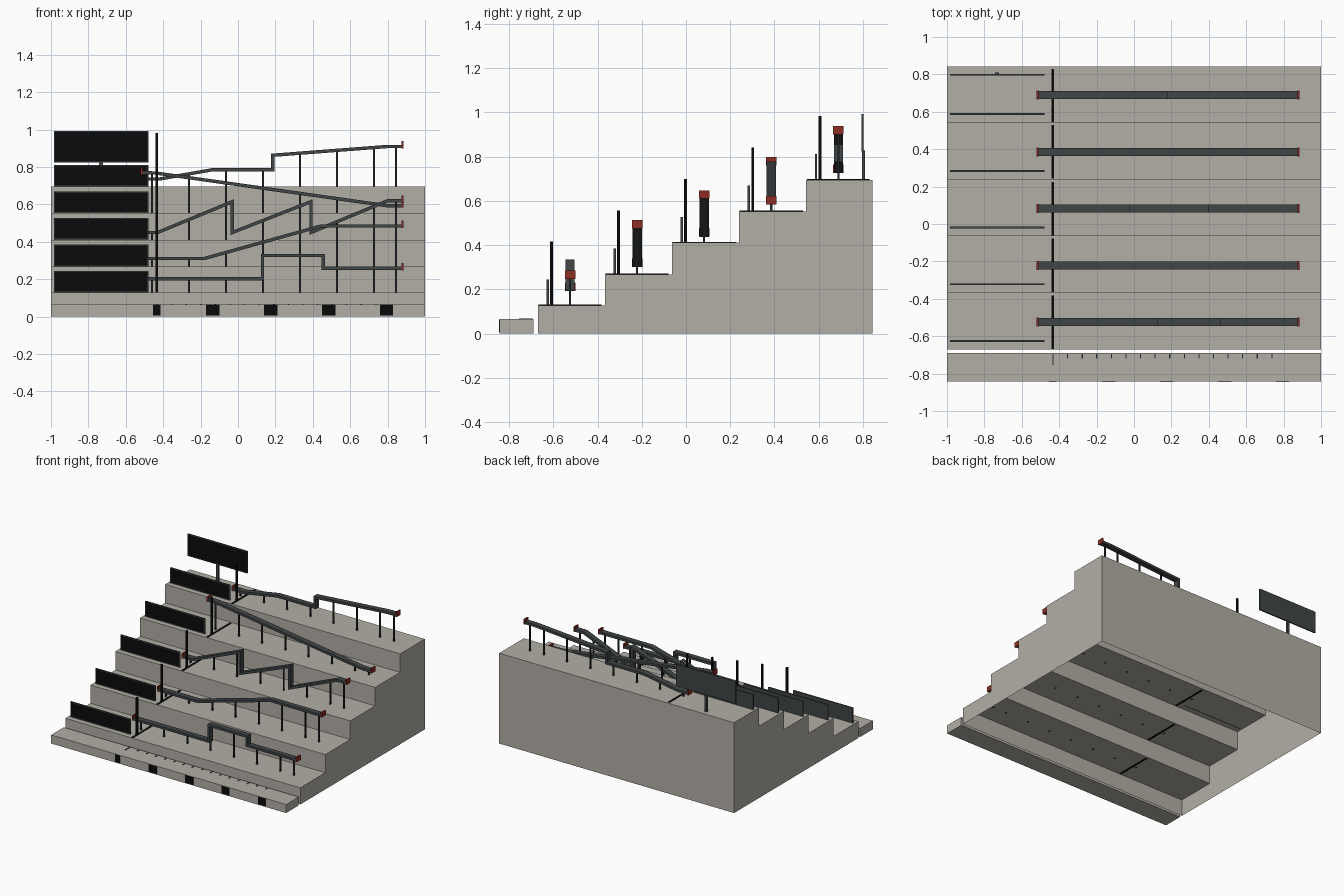
import bpy, bmesh
from mathutils import Vector

cube = bpy.data.objects.get("Cube")
if cube:
    bpy.data.objects.remove(cube, do_unlink=True)


def material(name, rgb):
    m = bpy.data.materials.new(name)
    m.use_nodes = True
    m.diffuse_color = (*rgb, 1)
    m.node_tree.nodes["Principled BSDF"].inputs["Base Color"].default_value = (*rgb, 1)
    return m


CONCRETE = material("warm concrete", (0.45, 0.43, 0.385))
SLATE = material("slate metal", (0.052, 0.06, 0.062))
DARK = material("dark post metal", (0.022, 0.025, 0.027))
BLACK = material("black", (0.003, 0.003, 0.003))
RED = material("brick red", (0.27, 0.025, 0.016))


def finish(name, bm, *mats):
    mesh = bpy.data.meshes.new(name)
    bm.to_mesh(mesh)
    bm.free()
    for m in mats:
        mesh.materials.append(m)
    ob = bpy.data.objects.new(name, mesh)
    bpy.context.collection.objects.link(ob)
    return ob


def add_box(bm, x0, x1, y0, y1, z0, z1):
    lo, size = Vector((x0, y0, z0)), Vector((x1 - x0, y1 - y0, z1 - z0))
    for v in bmesh.ops.create_cube(bm, size=1)["verts"]:
        v.co = lo + (v.co + Vector((0.5, 0.5, 0.5))) * size


def box(name, mat, *bounds):
    bm = bmesh.new()
    add_box(bm, *bounds)
    return finish(name, bm, mat)


def extrude_profile(bm, pts, axis):
    face = bm.faces.new([bm.verts.new(p) for p in pts])
    ext = bmesh.ops.extrude_face_region(bm, geom=[face], use_keep_orig=True)
    moved = [g for g in ext["geom"] if isinstance(g, bmesh.types.BMVert)]
    bmesh.ops.translate(bm, verts=moved, vec=axis)
    bmesh.ops.recalc_face_normals(bm, faces=bm.faces)


# Stepped block, a thin shell open underneath
EDGES = [-0.67, -0.367, -0.064, 0.239, 0.543, 0.843]
TREADS = [0.128, 0.268, 0.411, 0.553, 0.695]
profile = [(EDGES[0], 0)]
for i, z in enumerate(TREADS):
    profile += [(EDGES[i], z), (EDGES[i + 1], z)]
profile.append((EDGES[-1], 0))
bm = bmesh.new()
extrude_profile(bm, [(-1, y, z) for y, z in profile], (2, 0, 0))
under = [f for f in bm.faces if all(v.co.z < 0.001 for v in f.verts)]
bmesh.ops.delete(bm, geom=under, context="FACES_ONLY")
finish("stepped_block", bm, CONCRETE)

# Front curb with painted blocks and ruler ticks
CURB = 0.066
box("front_curb", CONCRETE, -1, 1, -0.843, -0.69, 0, CURB)
box("curb_start_block", BLACK, -0.455, -0.415, -0.845, -0.84, 0.006, 0.064)
for i in range(4):
    x = -0.135 + i * 0.31
    box("curb_block", BLACK, x - 0.035, x + 0.035, -0.845, -0.84, 0.006, 0.064)
bm = bmesh.new()
add_box(bm, -0.437, -0.43, -0.755, -0.695, CURB - 0.002, CURB + 0.003)
for i in range(15):
    x = -0.355 + i * 0.078
    add_box(bm, x - 0.003, x + 0.003, -0.72, -0.695, CURB - 0.002, CURB + 0.003)
finish("ruler_ticks", bm, DARK)


# Board with a black front panel inside a slate frame
def sign(name, y, z0, z1):
    bm = bmesh.new()
    add_box(bm, -0.985, -0.478, y - 0.005, y + 0.005, z0, z1)
    bm.normal_update()
    front = [f for f in bm.faces if f.normal.y < -0.9]
    bmesh.ops.inset_region(bm, faces=front, thickness=0.008)
    front[0].material_index = 1
    finish(name, bm, SLATE, BLACK)


# Rail path swept with mitred corners in the x-z plane
def rail(name, y, path, half=0.009, width=0.042):
    pts = [Vector(p) for p in path]
    top, bottom = [], []
    for i, p in enumerate(pts):
        a = (p - pts[i - 1]).normalized() if i else (pts[1] - p).normalized()
        b = (pts[i + 1] - p).normalized() if i + 1 < len(pts) else a
        na, nb = Vector((-a.y, a.x)), Vector((-b.y, b.x))
        off = (na + nb) * (half / (1 + na.dot(nb)))
        top.append(p + off)
        bottom.append(p - off)
    bm = bmesh.new()
    loop = top + bottom[::-1]
    extrude_profile(bm, [(p.x, y - width / 2, p.y) for p in loop], (0, width, 0))
    finish(name, bm, SLATE)


def height_at(path, x):
    for (xa, za), (xb, zb) in zip(path, path[1:]):
        if xa <= x <= xb and xb > xa:
            return za + (zb - za) * (x - xa) / (xb - xa)


L, R = -0.515, 0.88
PATHS = [
    [(L, 0.203), (0.131, 0.203), (0.131, 0.327), (0.455, 0.327), (0.455, 0.258), (R, 0.258)],
    [(L, 0.311), (-0.18, 0.311), (0.445, 0.485), (R, 0.485)],
    [(L, 0.45), (-0.43, 0.45), (-0.03, 0.615), (-0.03, 0.45), (0.39, 0.615),
     (0.39, 0.45), (0.8, 0.62), (R, 0.62)],
    [(L, 0.77), (-0.44, 0.768), (0.8, 0.593), (R, 0.593)],
    [(L, 0.736), (-0.42, 0.736), (-0.14, 0.785), (0.185, 0.785), (0.185, 0.863),
     (0.8, 0.91), (R, 0.91)],
]
POST_X = [-0.46 + 0.198 * i for i in range(7)] + [0.845]

# Fittings on every step
for i, (z, path) in enumerate(zip(TREADS, PATHS)):
    n = str(i + 1)
    y0, y1 = EDGES[i], EDGES[i + 1]
    yr = y0 + 0.146
    sign("step_sign_" + n, y0 + 0.045, z, z + 0.117)
    box("marker_pole_" + n, BLACK, -0.441, -0.428, y0 + 0.056, y0 + 0.069, z - 0.005, z + 0.288)
    box("floor_line_" + n, BLACK, -0.442, -0.427, y0 + 0.003, y1 - 0.014, z - 0.002, z + 0.003)
    rail("rail_" + n, yr, path)
    bm = bmesh.new()
    for x in POST_X:
        add_box(bm, x - 0.005, x + 0.005, yr - 0.005, yr + 0.005, z - 0.004, height_at(path, x))
    finish("rail_posts_" + n, bm, DARK)
    for x, zc in (path[0], path[-1]):
        box("rail_end_stop_" + n, RED, x - 0.005, x + 0.005, yr - 0.024, yr + 0.024,
            zc - 0.01, zc + 0.028)

# Raised board at the top
sign("top_sign", 0.798, 0.823, 0.992)
box("top_sign_post", SLATE, -0.743, -0.723, 0.796, 0.81, 0.69, 0.828)
